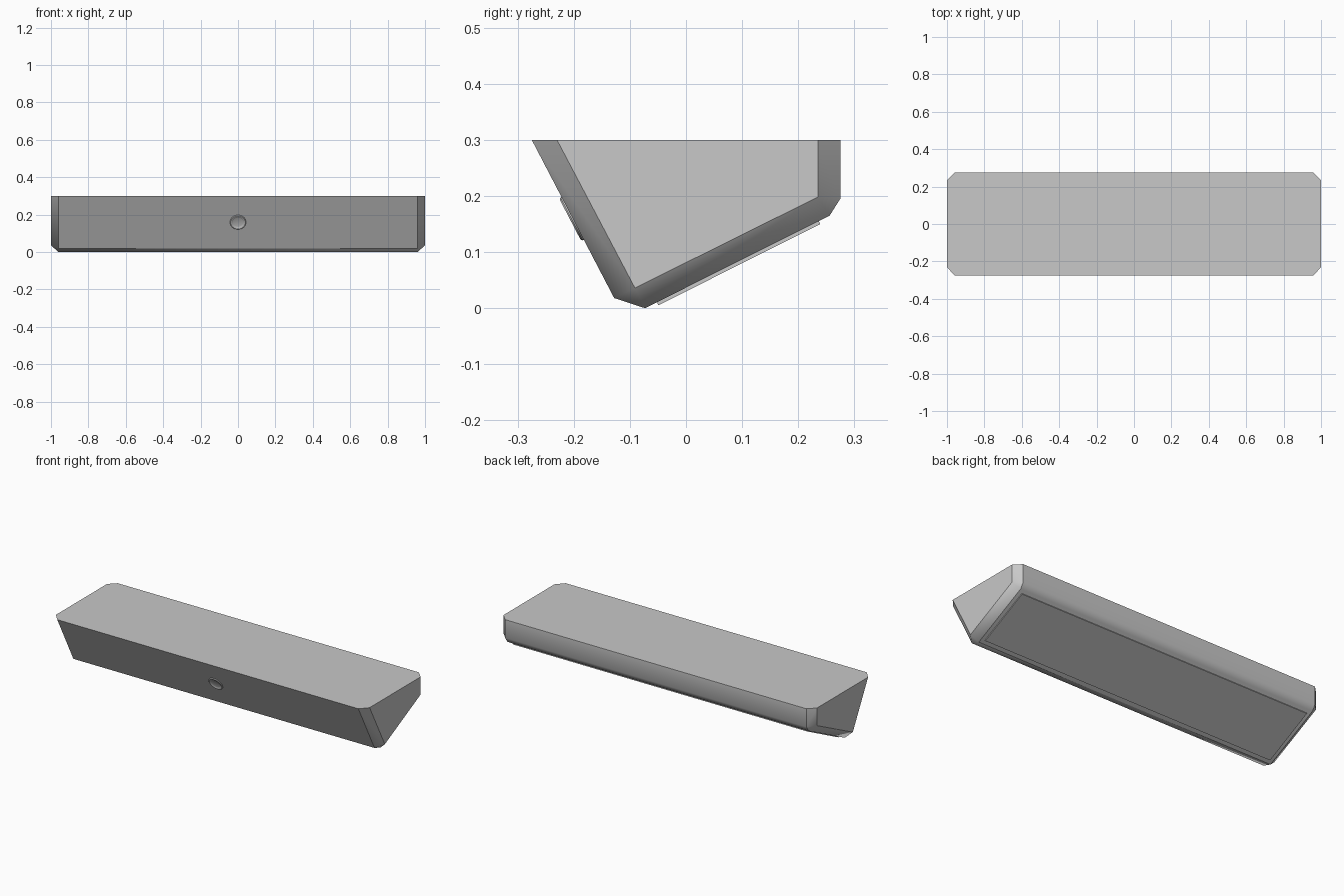
import bpy, bmesh, math
from mathutils import Matrix, Vector

if "Cube" in bpy.data.objects:
    bpy.data.objects.remove(bpy.data.objects["Cube"])

grey = bpy.data.materials.new("light_grey")
grey.diffuse_color = (0.58, 0.58, 0.58, 1)
grey.use_nodes = True
grey.node_tree.nodes["Principled BSDF"].inputs["Base Color"].default_value = grey.diffuse_color


def finish(bm, name, angle):
    bmesh.ops.recalc_face_normals(bm, faces=bm.faces)
    mesh = bpy.data.meshes.new(name)
    bm.to_mesh(mesh)
    bm.free()
    mesh.materials.append(grey)
    ob = bpy.data.objects.new(name, mesh)
    bpy.context.collection.objects.link(ob)
    bpy.ops.object.select_all(action='DESELECT')
    ob.select_set(True)
    bpy.context.view_layer.objects.active = ob
    bpy.ops.object.shade_smooth_by_angle(angle=math.radians(angle))
    return ob


# Wedge housing: full profile along the length, smaller profile at the end caps
OUTER = [(-.275, .3), (-.128, .018), (-.073, 0), (.256, .165), (.275, .195), (.275, .3)]
INNER = [(-.23, .3), (-.091, .036), (.235, .198), (.235, .3)]
bm = bmesh.new()
rings = []
for s in (-1, 1):
    o = [bm.verts.new((.96 * s, y, z)) for y, z in OUTER]
    i = [bm.verts.new((s, y, z)) for y, z in INNER]
    rings.append((o, i))
    bm.faces.new(i)
    for f in ((o[0], o[1], i[1], i[0]), (o[1], o[2], i[1]), (o[2], o[3], i[2], i[1]),
              (o[3], o[4], i[2]), (o[4], o[5], i[3], i[2])):
        bm.faces.new(f)
(lo, li), (ro, ri) = rings
for k in range(5):
    bm.faces.new((lo[k], lo[k + 1], ro[k + 1], ro[k]))
bm.faces.new((lo[0], ro[0], ri[0], ri[3], ro[5], lo[5], li[3], li[0]))
finish(bm, "housing", 36)

# Raised plate on the sloping underside
a = math.atan2(.165, .329)
n = Vector((0, math.sin(a), -math.cos(a)))
bm = bmesh.new()
bmesh.ops.create_cube(bm, size=1, matrix=Matrix.Translation(Vector((0, .095, .0775)) - n * .008)
                      @ Matrix.Rotation(a, 4, 'X') @ Matrix.Diagonal((1.874, .323, .016, 1)))
finish(bm, "underside_panel", 30)

# Round button with a raised rim, turned about the front face's normal
bm = bmesh.new()
SEG = 32
prof = [(.043, -.004), (.043, .002), (.040, .005), (.034, .005), (.030, .002), (.027, .001)]
loops = [[bm.verts.new((r * math.cos(t), r * math.sin(t), h))
          for t in (2 * math.pi * k / SEG for k in range(SEG))] for r, h in prof]
for p, q in zip(loops, loops[1:]):
    for k in range(SEG):
        j = (k + 1) % SEG
        bm.faces.new((p[k], p[j], q[j], q[k]))
bm.faces.new(loops[-1])
bm.faces.new(loops[0])
nf = Vector((0, -.282, -.147)).normalized()
zc = .16
yc = -.275 + (.3 - zc) * .147 / .282
rot = nf.to_track_quat('Z', 'Y').to_matrix().to_4x4()
bm.transform(Matrix.Translation((0, yc, zc)) @ rot)
finish(bm, "front_button", 40)
